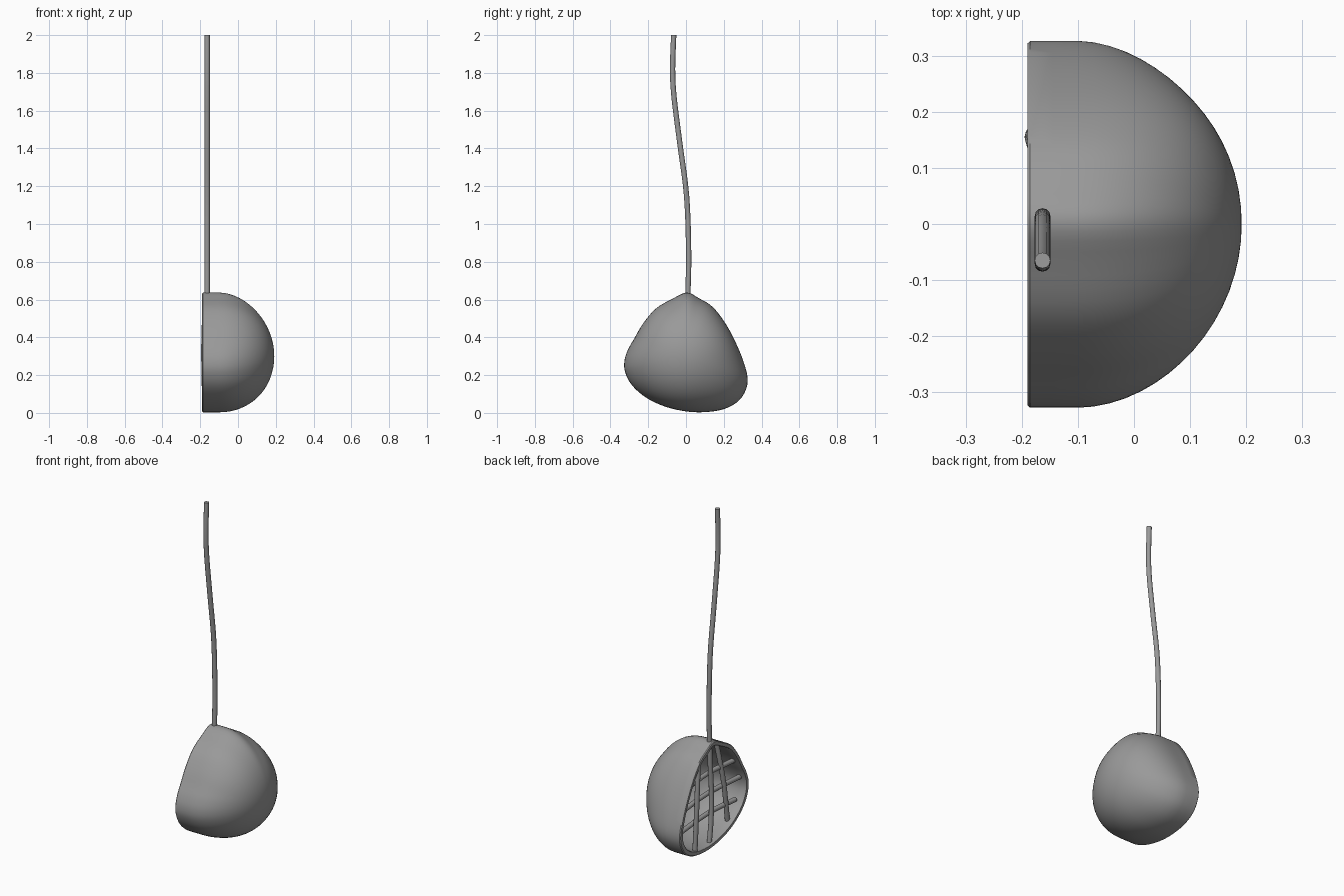
import bpy, bmesh, math
from mathutils import Vector

if "Cube" in bpy.data.objects:
    bpy.data.objects.remove(bpy.data.objects["Cube"])

# Closed outline of the shell in the y-z plane
OUTLINE = [(0.005, .637), (.07, .606), (.14, .562), (.205, .48), (.262, .375), (.305, .27),
           (.326, .185), (.316, .12), (.275, .06), (.2, .02), (.1, .004), (0, .008),
           (-.11, .033), (-.21, .08), (-.285, .145), (-.322, .215), (-.326, .275),
           (-.308, .333), (-.275, .392), (-.228, .472), (-.16, .552), (-.07, .605)]
CENTRE = Vector((0, .3))

grey = bpy.data.materials.new("dark_grey")
grey.diffuse_color = (.32, .32, .32, 1)
grey.use_nodes = True
grey.node_tree.nodes["Principled BSDF"].inputs["Base Color"].default_value = grey.diffuse_color


def spline(p, steps, closed):
    pts = [Vector(q) for q in p]
    n = len(pts)
    out = []
    for i in range(n if closed else n - 1):
        get = (lambda k: pts[k % n]) if closed else (lambda k: pts[max(0, min(n - 1, k))])
        a, b, c, d = (get(i + k) for k in (-1, 0, 1, 2))
        for s in range(steps):
            t = s / steps
            out.append(.5 * (2 * b + (c - a) * t + (2 * a - 5 * b + 4 * c - d) * t * t
                             + (3 * b - a - 3 * c + d) * t ** 3))
    if not closed:
        out.append(pts[-1])
    return out


def finish(name, bm, angle=40):
    bmesh.ops.recalc_face_normals(bm, faces=bm.faces)
    me = bpy.data.meshes.new(name)
    bm.to_mesh(me)
    bm.free()
    me.materials.append(grey)
    ob = bpy.data.objects.new(name, me)
    bpy.context.collection.objects.link(ob)
    bpy.ops.object.select_all(action='DESELECT')
    ob.select_set(True)
    bpy.context.view_layer.objects.active = ob
    bpy.ops.object.shade_smooth_by_angle(angle=math.radians(angle))


def skin(bm, rings):
    n = len(rings[0])
    for a, b in zip(rings, rings[1:]):
        for i in range(n):
            j = (i + 1) % n
            bm.faces.new((a[i], a[j], b[j], b[i]))


# Hollow half-dome: outer skin, rounded rim, inner skin; sections grow rounder towards the tip
def make_shell():
    bm = bmesh.new()
    outline = spline(OUTLINE, 4, True)
    N = 16
    arc = [math.pi / 2 * (1 - k / N) for k in range(N)]
    wall = .027
    k_in = 1 - wall / .32
    prof = [(-.1 + .292 * math.cos(a), math.sin(a)) for a in reversed(arc)]
    prof += [(-.145, 1), (-.185, 1), (-.19, .985), (-.19, k_in + .01), (-.186, k_in), (-.145, k_in)]
    prof += [(-.1 + (.292 - wall) * math.cos(a), k_in * math.sin(a)) for a in arc]
    rings = []
    for x, s in prof:
        w = 0 if x < -.1 else min(1, (x + .1) / .292) ** 1.5
        ring = []
        for p in outline:
            d = p - CENTRE
            q = CENTRE + d.lerp(d.normalized() * .312, w) * s
            ring.append(bm.verts.new((x, q.x, q.y)))
        rings.append(ring)
    skin(bm, rings)
    for ring, x in ((rings[0], .192), (rings[-1], .192 - wall)):
        tip = bm.verts.new((x, CENTRE.x, CENTRE.y))
        for i in range(len(ring)):
            bm.faces.new((ring[i], ring[(i + 1) % len(ring)], tip))
    finish("dome_shell", bm)


# Round rod swept along a smoothed path
def rod(name, path, r=.014, steps=5, sides=12):
    bm = bmesh.new()
    pts = spline(path, steps, False)
    rings = []
    for i, p in enumerate(pts):
        t = (pts[min(i + 1, len(pts) - 1)] - pts[max(i - 1, 0)]).normalized()
        u = Vector((1, 0, 0))
        u = (u - t * u.dot(t)).normalized() if abs(t.x) < .9 else t.orthogonal().normalized()
        v = t.cross(u)
        rings.append([bm.verts.new(p + r * (math.cos(a) * u + math.sin(a) * v))
                      for a in (2 * math.pi * k / sides for k in range(sides))])
    skin(bm, rings)
    bm.faces.new(rings[0])
    bm.faces.new(rings[-1])
    finish(name, bm)


make_shell()

# Long wavy stem, carried down inside as the middle upright
X = -.163
stem = [(.012, .025), (-.005, .16), (-.008, .33), (.004, .5), (.01, .635), (.014, .85), (.003, 1.15),
        (-.033, 1.43), (-.063, 1.67), (-.071, 1.82), (-.065, 2)]
rod("stem", [(X, y, z) for y, z in stem])

# Side uprights
rod("upright_back", [(-.175, .135, .55), (-.181, .155, .32), (-.175, .165, .03)])
rod("upright_front", [(-.14, -.09, .57), (-.155, -.135, .33), (-.15, -.18, .07)])

# Cross bars
for i, (z, y0, y1) in enumerate([(.42, -.24, .22), (.3, -.305, .275), (.18, -.25, .305)]):
    rod(f"cross_bar_{i + 1}", [(-.15, y0, z), (-.14, 0, z + .008), (-.15, y1, z - .005)])
